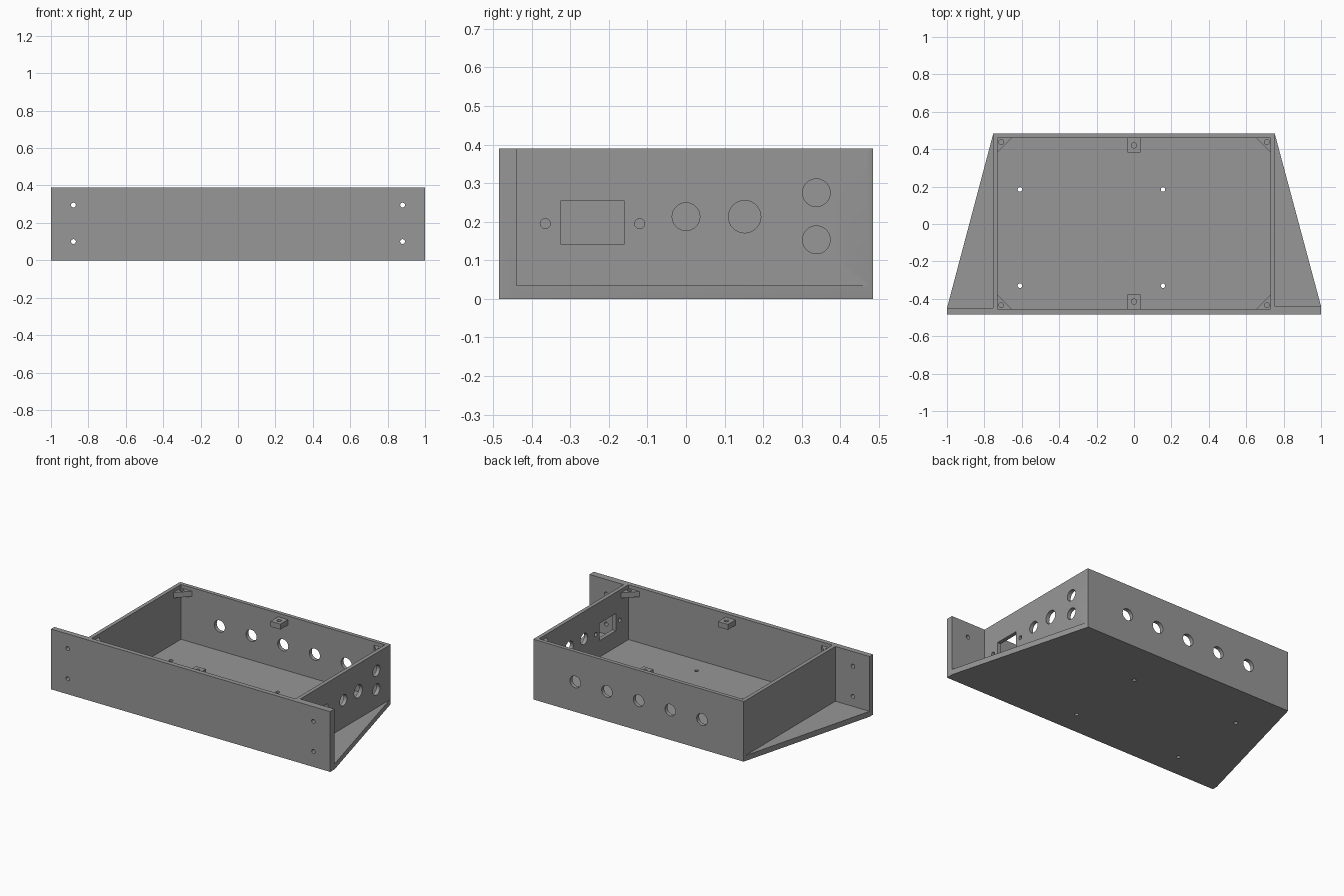
import bpy, bmesh, math
from mathutils import Matrix

if "Cube" in bpy.data.objects:
    bpy.data.objects.remove(bpy.data.objects["Cube"])

grey = bpy.data.materials.new("plain_grey")
grey.diffuse_color = (0.31, 0.31, 0.31, 1)
grey.use_nodes = True
grey.node_tree.nodes["Principled BSDF"].inputs["Base Color"].default_value = grey.diffuse_color

H, FLOOR = 0.39, 0.035            # overall height, floor thickness
IN_X, OUT_X = 0.73, 0.755         # inner and outer faces of the side walls
IN_F, IN_B = -0.455, 0.46         # inner faces of the front and back walls


def prism(bm, pts, z0, z1):
    """Extrude a flat outline from z0 to z1."""
    face = bm.faces.new([bm.verts.new((x, y, z0)) for x, y in pts])
    up = bmesh.ops.extrude_face_region(bm, geom=[face])["geom"]
    bmesh.ops.translate(bm, vec=(0, 0, z1 - z0),
                        verts=[v for v in up if isinstance(v, bmesh.types.BMVert)])


def rect(x0, x1, y0, y1):
    return [(x0, y0), (x1, y0), (x1, y1), (x0, y1)]


def drill(bm, centre, radius, axis, depth=0.15, sides=32):
    """Add a round bar along one axis."""
    turn = {"x": Matrix.Rotation(math.pi / 2, 4, "Y"),
            "y": Matrix.Rotation(math.pi / 2, 4, "X"),
            "z": Matrix.Identity(4)}[axis]
    bmesh.ops.create_cone(bm, cap_ends=True, segments=sides, radius1=radius,
                          radius2=radius, depth=depth,
                          matrix=Matrix.Translation(centre) @ turn)


def finish(bm, name):
    bmesh.ops.recalc_face_normals(bm, faces=bm.faces[:])
    mesh = bpy.data.meshes.new(name)
    bm.to_mesh(mesh)
    bm.free()
    mesh.materials.append(grey)
    obj = bpy.data.objects.new(name, mesh)
    bpy.context.collection.objects.link(obj)
    return obj


def cut(obj, bm):
    """Subtract the shapes in bm from obj."""
    cutter = finish(bm, "cutter")
    cutter.hide_render = True
    mod = obj.modifiers.new("cut", "BOOLEAN")
    mod.operation, mod.solver, mod.object = "DIFFERENCE", "EXACT", cutter
    bpy.ops.object.select_all(action="DESELECT")
    bpy.context.view_layer.objects.active = obj
    obj.select_set(True)
    bpy.ops.object.modifier_apply(modifier=mod.name)
    bpy.data.objects.remove(cutter)
    bpy.ops.object.shade_smooth_by_angle(angle=math.radians(30))


# Enclosure: tapered block, hollowed out, with both flanks cut back to the walls
bm = bmesh.new()
prism(bm, [(-1, -0.485), (1, -0.485), (1, -0.44), (0.752, 0.485),
           (-0.752, 0.485), (-1, -0.45)], 0, H)
enclosure = finish(bm, "enclosure")

bm = bmesh.new()
prism(bm, rect(-IN_X, IN_X, IN_F, IN_B), FLOOR, 0.5)
prism(bm, rect(OUT_X, 1.2, -0.44, 0.6), FLOOR, 0.5)
prism(bm, rect(-1.2, -OUT_X, -0.45, 0.6), FLOOR, 0.5)
cut(enclosure, bm)

# Holes and the socket opening
bm = bmesh.new()
for x in (-0.88, 0.88):                       # front mounting holes
    for z in (0.1, 0.295):
        drill(bm, (x, -0.465, z), 0.013, "y")
for x in (-0.61, 0.155):                      # floor screw holes
    for y in (-0.33, 0.185):
        drill(bm, (x, y, 0.02), 0.012, "z")
for i in range(-2, 3):                        # row along the back wall
    drill(bm, (i * 0.227, 0.475, 0.193), 0.038, "y")
for y, z, r in ((-0.365, 0.195, 0.013), (-0.12, 0.195, 0.013), (0, 0.213, 0.036),
                (0.152, 0.213, 0.042), (0.338, 0.275, 0.036), (0.338, 0.153, 0.036)):
    drill(bm, (0.742, y, z), r, "x")          # right wall connectors
prism(bm, rect(0.67, 0.82, -0.325, -0.16), 0.142, 0.253)
cut(enclosure, bm)

# Lid supports: corner gussets and centre tabs, each with a screw hole
TOP, LOW, SINK = 0.367, 0.332, 0.008
for yn, wall, sy in (("front", IN_F, 1), ("back", IN_B, -1)):
    for xn, sx in (("left", 1), ("right", -1)):
        cx, cy = -sx * (IN_X + SINK), wall - sy * SINK
        leg = 0.077 + SINK
        bm = bmesh.new()
        prism(bm, [(cx, cy), (cx + sx * leg, cy), (cx + sx * leg, cy + sy * SINK),
                   (cx + sx * SINK, cy + sy * leg), (cx, cy + sy * leg)], LOW, TOP)
        gusset = finish(bm, f"{yn}_{xn}_gusset")
        bm = bmesh.new()
        drill(bm, (-sx * 0.71, wall + sy * 0.021, 0.35), 0.013, "z")
        cut(gusset, bm)
    bm = bmesh.new()
    prism(bm, rect(-0.035, 0.035, *sorted((wall - sy * SINK, wall + sy * 0.077))),
          LOW, TOP)
    tab = finish(bm, f"{yn}_centre_tab")
    bm = bmesh.new()
    drill(bm, (0, wall + sy * 0.04, 0.35), 0.014, "z")
    cut(tab, bm)
